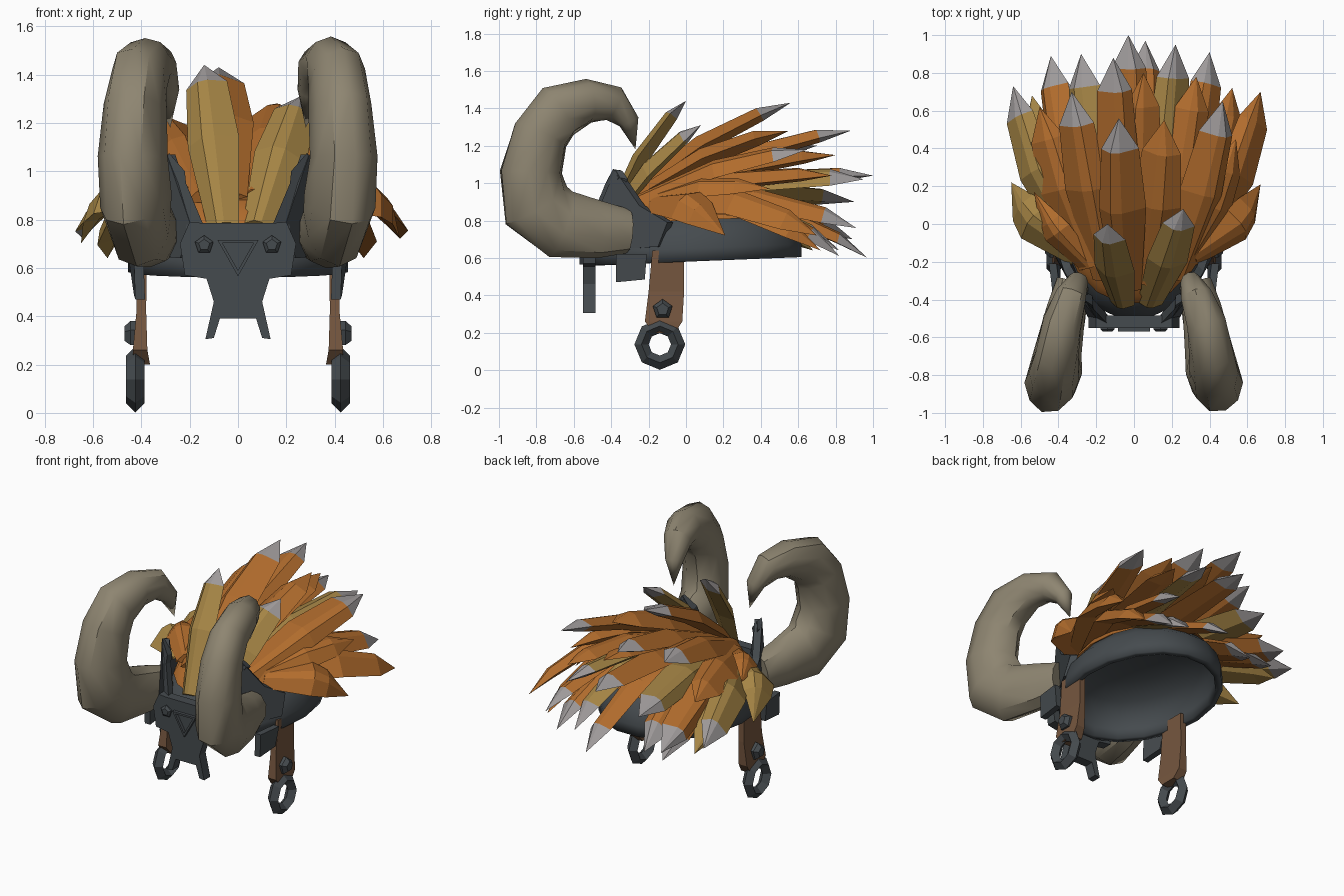
import bpy, bmesh, math, random
from mathutils import Vector as V

if "Cube" in bpy.data.objects:
    bpy.data.objects.remove(bpy.data.objects["Cube"])

random.seed(4)


def material(name, rgb):
    m = bpy.data.materials.new(name)
    m.diffuse_color = (*rgb, 1)
    m.use_nodes = True
    m.node_tree.nodes["Principled BSDF"].inputs["Base Color"].default_value = m.diffuse_color
    return m


STEEL = material("dark steel", (0.06, 0.07, 0.077))
HORN = material("horn", (0.27, 0.235, 0.165))
ORANGE = material("orange quill", (0.44, 0.15, 0.026))
GOLD = material("gold quill", (0.38, 0.235, 0.06))
TIP = material("grey tip", (0.34, 0.32, 0.32))
LEATHER = material("leather", (0.18, 0.095, 0.05))


def finish(name, bm, mats):
    bmesh.ops.recalc_face_normals(bm, faces=bm.faces[:])
    me = bpy.data.meshes.new(name)
    bm.to_mesh(me)
    bm.free()
    for m in mats:
        me.materials.append(m)
    ob = bpy.data.objects.new(name, me)
    bpy.context.collection.objects.link(ob)
    return ob


def smooth(ob, degrees):
    bpy.ops.object.select_all(action='DESELECT')
    ob.select_set(True)
    bpy.context.view_layer.objects.active = ob
    bpy.ops.object.shade_smooth_by_angle(angle=math.radians(degrees))


def loft(name, rings, mats, tip_from=None):
    """Closed skin through equal rings; a ring of one point is a tip."""
    bm = bmesh.new()
    rows = [[bm.verts.new(p) for p in r] for r in rings]
    for i, (a, b) in enumerate(zip(rows, rows[1:])):
        n = len(a)
        for k in range(n):
            j = (k + 1) % n
            f = bm.faces.new((a[k], a[j], b[0]) if len(b) == 1 else (a[k], a[j], b[j], b[k]))
            f.material_index = int(tip_from is not None and i >= tip_from)
    bm.faces.new(rows[0])
    if len(rows[-1]) > 1:
        bm.faces.new(rows[-1])
    return finish(name, bm, mats)


def plate(name, pts, offset, mat):
    """Polygon thickened along an offset vector."""
    pts = [V(p) for p in pts]
    return loft(name, [pts, [p + V(offset) for p in pts]], [mat])


def dome(name, rx, ry, profile, mat, thick=0.0, seg=18):
    bm = bmesh.new()
    rows = []
    for s, z in profile:
        row = []
        for k in range(seg):
            a = 2 * math.pi * k / seg
            y = 0.06 + ry * s * math.sin(a)
            row.append(bm.verts.new((rx * s * math.cos(a), y, z + 0.04 * y)))
        rows.append(row)
    for a, b in zip(rows, rows[1:]):
        for k in range(seg):
            j = (k + 1) % seg
            bm.faces.new((a[k], a[j], b[j], b[k]))
    bm.faces.new(rows[-1])
    ob = finish(name, bm, [mat])
    smooth(ob, 40)
    if thick:
        mod = ob.modifiers.new("wall", 'SOLIDIFY')
        mod.thickness = thick
    return ob


# Helmet bowl, rim and quill bed
dome("helmet_bowl", 0.455, 0.565,
     [(1.0, 0.58), (1.0, 0.65), (0.95, 0.74), (0.8, 0.82), (0.5, 0.88), (0.15, 0.9)], STEEL, 0.045)
dome("quill_bed", 0.455, 0.565,
     [(0.86, 0.80), (0.8, 0.85), (0.55, 0.92), (0.15, 0.95)], ORANGE)

# Brow plate with nose guard
half = [(0.14, 0.785), (0.20, 0.79), (0.24, 0.70), (0.22, 0.57), (0.13, 0.555),
        (0.10, 0.46), (0.135, 0.305), (0.10, 0.31), (0.075, 0.39)]
outline = half + [(-x, z) for x, z in reversed(half)]
plate("brow_and_nose_guard", [(x, -0.55, z) for x, z in outline], (0, 0.065, 0), STEEL)

# Raised triangle frame on the brow
outer = [(-0.085, 0.715), (0.085, 0.715), (0.0, 0.565)]
for i in range(3):
    a, b = outer[i], outer[(i + 1) % 3]
    c = (0, 0.665)
    ring = [a, b] + [(p[0] + 0.25 * (c[0] - p[0]), p[1] + 0.25 * (c[1] - p[1])) for p in (b, a)]
    plate(f"brow_triangle_{i}", [(x, -0.57, z) for x, z in ring], (0, 0.025, 0), STEEL)


def stud(name, centre, r, h, axis):
    """Tapered five-sided rivet."""
    axis = V(axis)
    u = V((0, 0, 1))
    w = axis.cross(u)
    rings = []
    for rad, d in ((r, 0), (r, h * 0.5), (r * 0.6, h)):
        rings.append([V(centre) + axis * d + (u * math.cos(k * math.tau / 5) + w * math.sin(k * math.tau / 5)) * rad
                      for k in range(5)])
    loft(name, rings, [STEEL])


# Horn centreline: x, y, z, radius in the bend plane, sideways radius
horn_path = [(0.325, -0.31, 0.745, 0.115, 0.09), (0.36, -0.46, 0.755, 0.15, 0.11),
             (0.40, -0.67, 0.78, 0.18, 0.13), (0.42, -0.80, 0.88, 0.19, 0.14),
             (0.435, -0.83, 1.06, 0.168, 0.135), (0.425, -0.78, 1.26, 0.152, 0.125),
             (0.41, -0.685, 1.385, 0.15, 0.115), (0.38, -0.52, 1.44, 0.112, 0.105),
             (0.335, -0.385, 1.425, 0.092, 0.085), (0.30, -0.305, 1.33, 0.056, 0.055),
             (0.28, -0.27, 1.18, 0, 0)]


def horn(name, sg):
    pts = [V(p[:3]) for p in horn_path]
    s = V((0.95, 0.31, 0))
    rings = []
    for i, p in enumerate(pts):
        r, rs = horn_path[i][3:]
        t = (pts[min(i + 1, len(pts) - 1)] - pts[max(i - 1, 0)]).normalized()
        n = t.cross(s).normalized()
        ring = []
        for k in range(10):
            a = (k + 0.5) * math.tau / 10
            j = random.uniform(0.98, 1.06)
            q = p + (s * math.cos(a) * rs + n * math.sin(a) * r) * j
            ring.append(V((q.x * sg, q.y, q.z)))
        rings.append(ring if r else [V((p.x * sg, p.y, p.z))])
    smooth(loft(name, rings, [HORN]), 40)


for sg, side in ((1, "right"), (-1, "left")):
    horn(f"horn_{side}", sg)
    stud(f"brow_stud_{side}", (0.14 * sg, -0.545, 0.695), 0.04, 0.025, (0, -1, 0))
    # Collar prong: thick front upright and a side wing
    plate(f"collar_prong_{side}",
          [(0.14 * sg, -0.53, 0.77), (0.215 * sg, -0.45, 0.95), (0.22 * sg, -0.43, 1.0),
           (0.285 * sg, -0.39, 1.075), (0.31 * sg, -0.36, 1.03), (0.265 * sg, -0.41, 0.95),
           (0.21 * sg, -0.50, 0.75)], (0.0, 0.05, -0.01), STEEL)
    plate(f"collar_wing_{side}",
          [(0.19 * sg, -0.51, 0.76), (0.295 * sg, -0.38, 1.07), (0.37 * sg, -0.25, 0.88),
           (0.42 * sg, -0.10, 0.79), (0.43 * sg, -0.15, 0.66), (0.24 * sg, -0.50, 0.64)],
          (-0.035 * sg, 0.03, 0), STEEL)
    # Cheek guard
    plate(f"cheek_guard_{side}",
          [(0.43 * sg, -0.375, 0.62), (0.425 * sg, -0.375, 0.47), (0.43 * sg, -0.22, 0.485),
           (0.45 * sg, -0.21, 0.62)], (-0.04 * sg, 0, 0), STEEL)
    # Leather strap
    rings = []
    for z, xc, hx, y0, y1 in ((0.64, 0.40, 0.022, -0.18, -0.01), (0.42, 0.40, 0.02, -0.20, -0.01),
                              (0.26, 0.405, 0.03, -0.22, -0.02), (0.20, 0.40, 0.036, -0.17, -0.06)):
        rings.append([(sg * (xc + dx), y, z) for dx, y in ((-hx, y0), (hx, y0), (hx, y1), (-hx, y1))])
    loft(f"strap_{side}", rings, [LEATHER])
    stud(f"strap_stud_{side}", (0.42 * sg, -0.125, 0.325), 0.055, 0.05, (sg, 0, 0))
    # Hanging ring
    bpy.ops.mesh.primitive_torus_add(major_segments=8, minor_segments=4, major_radius=0.098,
                                     minor_radius=0.038, location=(0.425 * sg, -0.14, 0.138),
                                     rotation=(0, math.pi / 2, 0))
    ring = bpy.context.object
    ring.name = f"ring_{side}"
    ring.data.materials.append(STEEL)
    for p in ring.data.polygons:
        p.use_smooth = False


def quill(name, base, tip, w, mat, tipped, bulge, tip_len=0.175):
    base, tip = V(base), V(tip)
    axis = tip - base
    d = axis.normalized()
    up = (base + tip) / 2 - V((0, 0.1, 0.25))
    up = (up - d * up.dot(d)).normalized()
    s = d.cross(up)
    roll = random.uniform(-0.25, 0.25)
    s, up2 = s * math.cos(roll) + up * math.sin(roll), up * math.cos(roll) - s * math.sin(roll)
    ridge = random.uniform(-0.15, 0.15)
    rings = []
    for t, k in ((0, 0.6), (0.5, 1.0), (1 - tip_len / axis.length, 0.8)):
        c = base + axis * t + up * bulge * math.sin(math.pi * t)
        h = w * k
        rings.append([c + s * h * 0.5, c + s * h * (ridge + 0.12) + up2 * h * 0.25,
                      c + s * h * (ridge - 0.12) + up2 * h * 0.25, c - s * h * 0.5, c - up2 * h * 0.14])
    rings.append([tip])
    loft(name, rings, [mat, TIP if tipped else mat], 2)


# Quill tips: x, y, z, width, kind (0 orange, 1 gold; +2 means no grey tip)
quills = [
    (-.64, .73, .72, .22, 1), (-.44, .89, .70, .22, 0), (-.28, .90, .90, .23, 1),
    (-.11, .88, 1.28, .23, 0), (-.03, 1.0, 1.04, .23, 0), (.06, .97, .60, .2, 0),
    (.22, .95, 1.02, .23, 1), (.40, .91, .76, .22, 0), (.47, .65, 1.18, .24, 0),
    (.67, .70, .72, .23, 2), (.67, .21, .72, .24, 2), (-.33, .70, 1.2, .24, 0),
    (-.08, .56, 1.43, .25, 0), (-.65, .22, .70, .24, 3), (-.53, .17, .92, .17, 2),
    (.16, .55, 1.28, .26, 2), (.54, .45, .97, .23, 2), (-.5, .62, .95, .24, 2),
    (-.25, .8, .62, .22, 0), (.25, .82, .64, .22, 1), (.33, .78, 1.04, .23, 2),
    (.05, .8, 1.15, .22, 2), (.52, .72, .64, .22, 2), (-.54, .68, .64, .22, 3),
    (-.40, .82, .61, .22, 0), (.38, .82, .61, .22, 0)]
for i, (x, y, z, w, kind) in enumerate(quills):
    quill(f"quill_{i:02d}", (0.45 * x, -0.34 + 0.25 * (1.4 - z), 0.89), (x, y, z), w,
          GOLD if kind % 2 else ORANGE, kind < 2, 0.04 + 0.2 * max(0, 1 - z))

# Upright gold quills behind the brow
quill("front_quill_left", (-0.06, -0.42, 0.77), (-0.14, 0.0, 1.44), 0.22, GOLD, True, 0.03, 0.11)
quill("front_quill_right", (0.085, -0.42, 0.77), (0.26, 0.08, 1.31), 0.22, GOLD, True, 0.03, 0.11)
